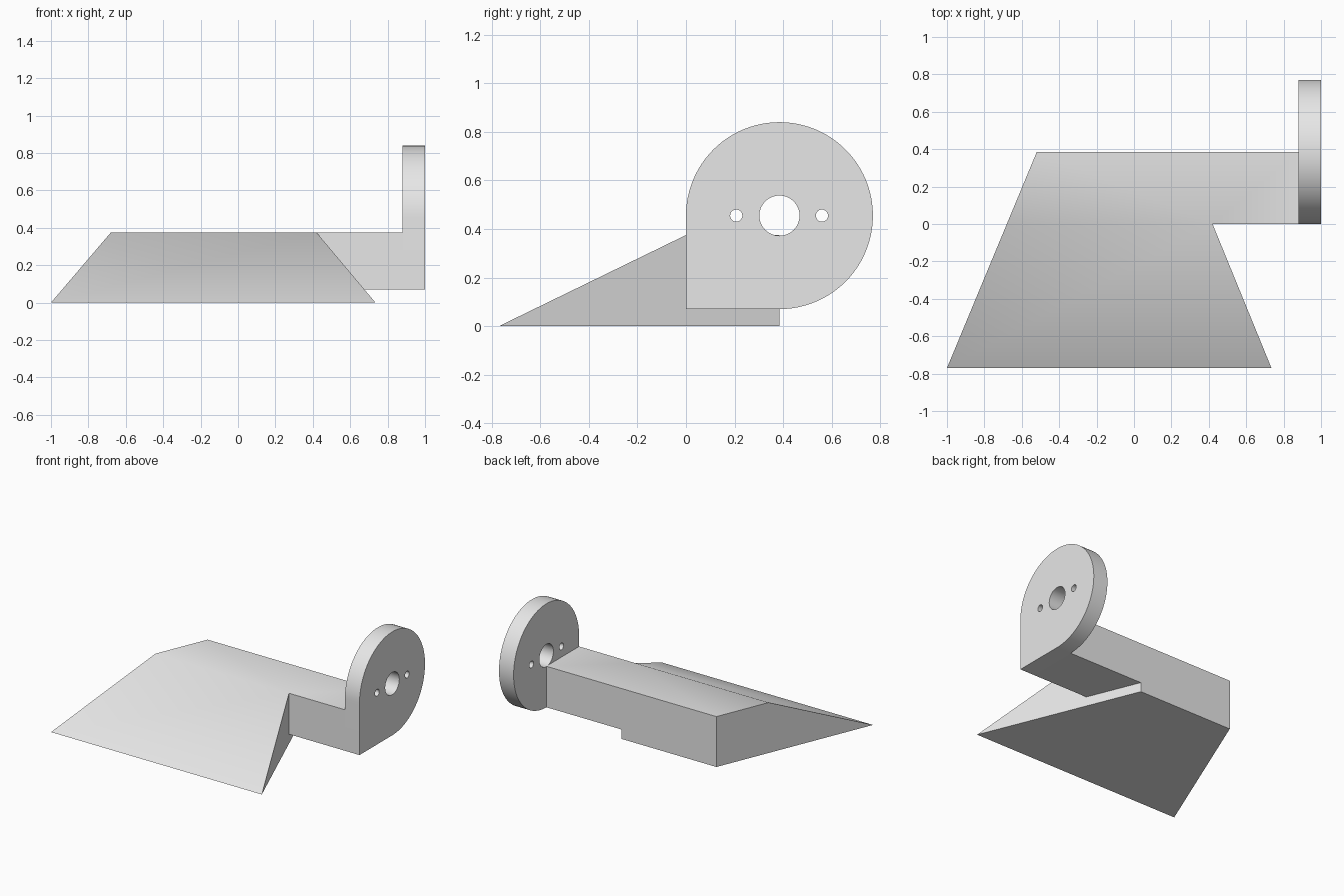
import bpy, bmesh
from math import cos, sin, pi, radians
from mathutils import Vector

cube = bpy.data.objects.get("Cube")
if cube:
    bpy.data.objects.remove(cube, do_unlink=True)

# Single plain grey
grey = bpy.data.materials.new("plain_grey")
grey.use_nodes = True
grey.diffuse_color = (0.8, 0.8, 0.8, 1)
grey.node_tree.nodes["Principled BSDF"].inputs["Base Color"].default_value = (0.8, 0.8, 0.8, 1)

TOP, ARM_BOTTOM = 0.375, 0.07
BACK, FRONT = 0.385, -0.77
PLATE_IN, PLATE_OUT = 0.88, 1.0


def finish(name, bm):
    """Turn a bmesh into a smooth-by-angle object."""
    bmesh.ops.recalc_face_normals(bm, faces=bm.faces)
    mesh = bpy.data.meshes.new(name)
    bm.to_mesh(mesh)
    bm.free()
    mesh.materials.append(grey)
    obj = bpy.data.objects.new(name, mesh)
    bpy.context.collection.objects.link(obj)
    bpy.ops.object.select_all(action="DESELECT")
    obj.select_set(True)
    bpy.context.view_layer.objects.active = obj
    bpy.ops.object.shade_smooth_by_angle(angle=radians(30))
    return obj


# Wedge blade with flared sides, running into the side arm
corners = {
    "A": (-1, FRONT, 0), "B": (0.735, FRONT, 0),
    "C": (0.2625, BACK, 0), "D": (-0.52, BACK, 0),
    "E": (-0.68, 0, TOP), "F": (0.42, 0, TOP),
    "G": (PLATE_IN, 0, TOP), "H": (PLATE_IN, BACK, TOP),
    "I": (-0.52, BACK, TOP),
    "J": (PLATE_IN, 0, ARM_BOTTOM), "K": (PLATE_IN, BACK, ARM_BOTTOM),
    "L": (0.42, 0, ARM_BOTTOM), "M": (0.2625, BACK, ARM_BOTTOM),
}
bm = bmesh.new()
v = {key: bm.verts.new(co) for key, co in corners.items()}
for loop in ("ADCB", "ABFE", "EFGHI", "AEID", "BCMLF", "FLJG", "LMKJ", "DIHKMC", "GJKH"):
    bm.faces.new([v[key] for key in loop])
finish("wedge_and_arm", bm)


# Round mounting plate with one square corner and three holes
def arc(y, z, radius, start, end, steps):
    return [(y + radius * cos(start + (end - start) * i / steps),
             z + radius * sin(start + (end - start) * i / steps)) for i in range(steps + 1)]


CENTRE_Z, RADIUS = 0.455, 0.385
outline = arc(BACK, CENTRE_Z, RADIUS, -pi / 2, pi, 72) + [(0, ARM_BOTTOM)]
holes = [arc(y, CENTRE_Z, r, 0, 2 * pi, 32)[:-1]
         for y, r in ((BACK, 0.083), (0.207, 0.025), (0.56, 0.025))]

bm = bmesh.new()
for ring in [outline] + holes:
    verts = [bm.verts.new((PLATE_IN, y, z)) for y, z in ring]
    for a, b in zip(verts, verts[1:] + verts[:1]):
        bm.edges.new((a, b))
bmesh.ops.triangle_fill(bm, edges=bm.edges[:], use_beauty=True, normal=Vector((1, 0, 0)))
extruded = bmesh.ops.extrude_face_region(bm, geom=bm.faces[:], use_keep_orig=True)
bmesh.ops.translate(bm, vec=(PLATE_OUT - PLATE_IN, 0, 0),
                    verts=[g for g in extruded["geom"] if isinstance(g, bmesh.types.BMVert)])
finish("mounting_plate", bm)
